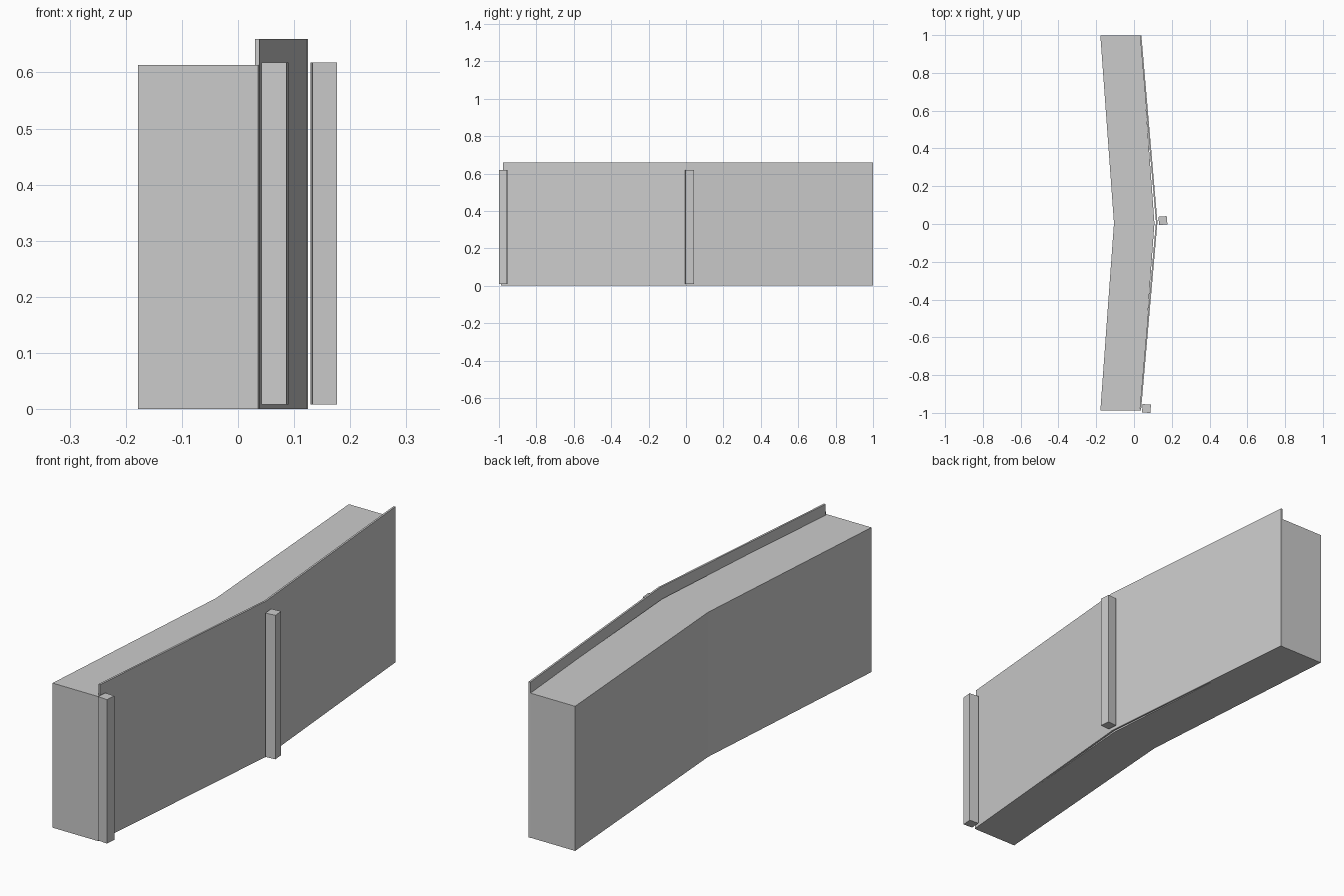
import bpy, bmesh
from math import radians, cos, sin
from mathutils import Vector

if "Cube" in bpy.data.objects:
    bpy.data.objects.remove(bpy.data.objects["Cube"])


def prism(name, outline, z0, z1):
    """Extrude a plan outline from z0 up to z1."""
    bm = bmesh.new()
    face = bm.faces.new([bm.verts.new((x, y, z0)) for x, y in outline])
    ext = bmesh.ops.extrude_face_region(bm, geom=[face])
    for v in ext["geom"]:
        if isinstance(v, bmesh.types.BMVert):
            v.co.z = z1
    bmesh.ops.recalc_face_normals(bm, faces=bm.faces)
    mesh = bpy.data.meshes.new(name)
    bm.to_mesh(mesh)
    bm.free()
    obj = bpy.data.objects.new(name, mesh)
    bpy.context.collection.objects.link(obj)
    return obj


def panel(name, a, b, thick, height):
    """Thin upright board whose outer (+x) face runs from a to b."""
    a, b = Vector(a), Vector(b)
    d = (b - a).normalized()
    n = Vector((-d.y, d.x)) * thick
    return prism(name, [a, b, b + n, a + n], 0.0, height)


def post(name, cx, cy, size, angle):
    """Square post turned to follow its panel."""
    c, s, h = cos(radians(angle)), sin(radians(angle)), size / 2
    corners = [(-h, -h), (h, -h), (h, h), (-h, h)]
    prism(name, [(cx + x * c - y * s, cy + x * s + y * c) for x, y in corners],
          0.008, 0.618)


# Thick bent earth bank behind the boards, built as two joined halves
w = 0.214
spine = [(-0.178, -0.988), (-0.106, 0.004), (-0.178, 0.997)]
bank = prism("bank", spine + [(x + w, y) for x, y in reversed(spine)], 0.0, 0.613)

# Retaining boards
panel("front_board", (0.038, -0.978), (0.124, 0.008), 0.008, 0.66)
panel("rear_board", (0.125, 0.0), (0.039, 0.999), 0.008, 0.66)

# Support posts
post("front_post", 0.066, -0.977, 0.044, -5)
post("middle_post", 0.153, 0.018, 0.044, 5)
